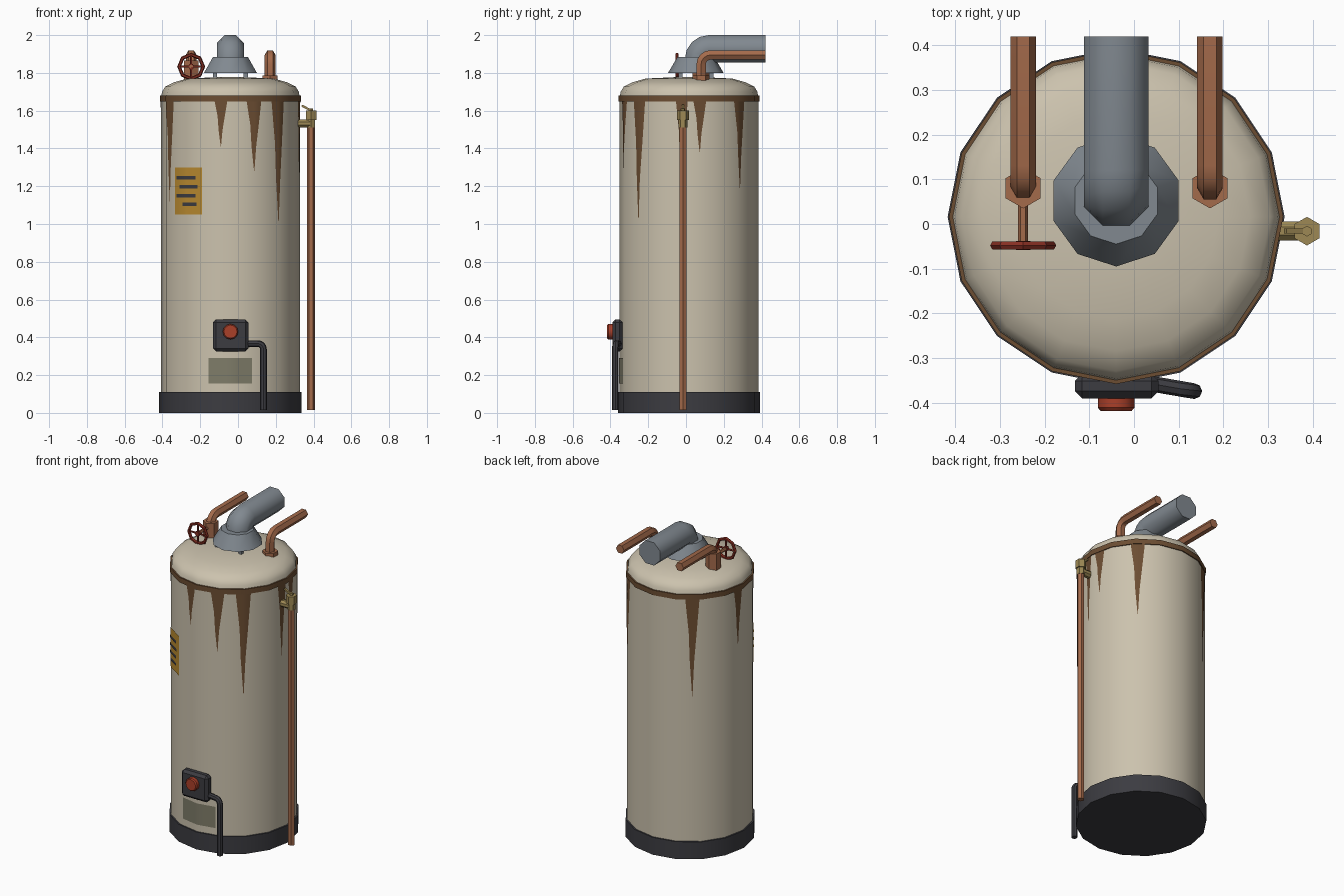
import bpy, bmesh, math
from mathutils import Vector, Matrix

if "Cube" in bpy.data.objects:
    bpy.data.objects.remove(bpy.data.objects["Cube"])

COLOURS = {
    "cream enamel": (0.60, 0.54, 0.42), "dark metal": (0.045, 0.045, 0.053),
    "rust": (0.15, 0.075, 0.032), "copper": (0.37, 0.145, 0.07),
    "galvanised grey": (0.22, 0.25, 0.28), "red knob": (0.40, 0.05, 0.022),
    "dark red": (0.24, 0.028, 0.016), "label yellow": (0.50, 0.26, 0.03),
    "brass": (0.34, 0.25, 0.09), "panel olive": (0.21, 0.20, 0.14),
}
MATS = {}
for key, c in COLOURS.items():
    MATS[key] = bpy.data.materials.new(key)
    MATS[key].diffuse_color = (*c, 1)

CX, CY, R, SIDES = -0.04, 0.016, 0.368, 16   # tank axis, radius, facets


def finish(name, bm, mat, angle=35, fix=True):
    if fix:
        bmesh.ops.recalc_face_normals(bm, faces=bm.faces)
    me = bpy.data.meshes.new(name)
    bm.to_mesh(me)
    bm.free()
    ob = bpy.data.objects.new(name, me)
    bpy.context.collection.objects.link(ob)
    me.materials.append(MATS[mat])
    me.shade_smooth()
    me.set_sharp_from_angle(angle=math.radians(angle))
    return ob


def skin(bm, rings, closed=False):
    """Bridge rings of points; cap both ends unless closed."""
    vs = [[bm.verts.new(p) for p in ring] for ring in rings]
    n = len(vs[0])
    pairs = list(zip(vs, vs[1:])) + ([(vs[-1], vs[0])] if closed else [])
    for a, b in pairs:
        for i in range(n):
            j = (i + 1) % n
            bm.faces.new((a[i], a[j], b[j], b[i]))
    if not closed:
        bm.faces.new(vs[0][::-1])
        bm.faces.new(vs[-1])


def lathe(name, profile, n, mat, loc, axis="z", phase=0.0, angle=35):
    """Turn (radius, height) pairs round z, or round -y for front parts."""
    rot = Matrix.Rotation(math.pi / 2, 3, "X") if axis == "-y" else Matrix.Identity(3)
    rot = Matrix.Rotation(math.pi / 2, 3, "Y") if axis == "x" else rot
    bm = bmesh.new()
    skin(bm, [[rot @ Vector((r * math.cos(phase + math.tau * i / n),
                             r * math.sin(phase + math.tau * i / n), h)) + Vector(loc)
               for i in range(n)] for r, h in profile])
    return finish(name, bm, mat, angle)


def tube(name, pts, r, n, mat, normal, phase=0.0, bend=0.06, angle=35, steps=4):
    """Sweep an n-gon along a path whose corners are rounded."""
    pts = [Vector(p) for p in pts]
    path = [pts[0]]
    for a, b, c in zip(pts, pts[1:], pts[2:]):
        p, q = b + (a - b).normalized() * bend, b + (c - b).normalized() * bend
        o = p + q - b
        for k in range(steps + 1):
            t = math.pi / 2 * k / steps
            path.append(o + (p - o) * math.cos(t) + (q - o) * math.sin(t))
    path.append(pts[-1])
    rings = []
    for i, p in enumerate(path):
        t = (path[min(i + 1, len(path) - 1)] - path[max(i - 1, 0)]).normalized()
        if i <= 1:
            t = (path[1] - path[0]).normalized()
        if i >= len(path) - 2:
            t = (path[-1] - path[-2]).normalized()
        u = Vector(normal)
        u = (u - t * u.dot(t)).normalized()
        v = t.cross(u)
        rings.append([p + r * (u * math.cos(phase + math.tau * k / n)
                               + v * math.sin(phase + math.tau * k / n)) for k in range(n)])
    bm = bmesh.new()
    skin(bm, rings)
    return finish(name, bm, mat, angle)


def box(name, lo, hi, mat, bevel=0.0):
    bm = bmesh.new()
    bmesh.ops.create_cube(bm, size=1)
    for v in bm.verts:
        v.co = [(a + b) / 2 + c * (b - a) for a, b, c in zip(lo, hi, v.co)]
    if bevel:
        bmesh.ops.bevel(bm, geom=bm.edges[:], offset=bevel, segments=1, affect="EDGES")
    return finish(name, bm, mat, 25)


def on_tank(deg, z, off):
    """Point on the faceted wall; 0 degrees is the front, positive to +x."""
    a, step = math.radians(deg), math.tau / SIDES
    local = (a % step) - step / 2
    r = R * math.cos(step / 2) / math.cos(local) + off
    return (CX + r * math.sin(a), CY - r * math.cos(a), z)


def wall_patch(name, rows, mat, off, cols=6):
    """Thin sheet hugging the wall; rows are (z, left angle, right angle)."""
    bm = bmesh.new()
    g = [[bm.verts.new(on_tank(a + (b - a) * i / cols, z, off)) for i in range(cols + 1)]
         for z, a, b in rows]
    for p, q in zip(g, g[1:]):
        for i in range(cols):
            bm.faces.new((p[i], q[i], q[i + 1], p[i + 1]))
    return finish(name, bm, mat, fix=False)


def deg_at(x):
    return math.degrees(math.asin((x - CX) / R))


# Tank, base and rusty seam
lathe("tank_body", [(R, 0.1), (R, 1.67)], SIDES, "cream enamel", (CX, CY, 0))
lathe("tank_dome", [(R, 1.665), (0.362, 1.70), (0.345, 1.728), (0.30, 1.75),
                    (0.23, 1.77), (0.08, 1.777)], SIDES, "cream enamel", (CX, CY, 0), angle=50)
lathe("base_ring", [(0.377, 0), (0.377, 0.11)], SIDES, "dark metal", (CX, CY, 0))
lathe("rust_seam", [(0.374, 1.648), (0.374, 1.68)], SIDES, "rust", (CX, CY, 0))

# Rust streaks: angle, half width, tip height
for a, w, tip in [(-61.5, 6, 1.12), (-8, 5.5, 1.41), (20, 6.5, 1.28), (43.6, 7, 1.01),
                  (84, 5, 1.2), (99, 5.5, 1.38), (137, 6.5, 1.18), (-143, 6.5, 1.03),
                  (-96, 5, 1.3)]:
    h = 1.655 - tip
    wall_patch("rust_streak", [(1.655, a - w, a + w), (1.655 - h * 0.35, a - w * 0.5, a + w * 0.6),
                               (1.655 - h * 0.65, a - w * 0.35, a + w * 0.25),
                               (tip, a - 0.15, a + 0.15)], "rust", 0.003, 4)

# Warning label with printed bars, and the burner access panel
wall_patch("label", [(1.30, deg_at(-0.335), deg_at(-0.19)),
                     (1.05, deg_at(-0.335), deg_at(-0.19))], "label yellow", 0.004)
for z, x0, x1 in [(1.245, -0.325, -0.225), (1.197, -0.305, -0.213),
                  (1.15, -0.325, -0.225), (1.104, -0.29, -0.22)]:
    wall_patch("label_bar", [(z + 0.009, deg_at(x0), deg_at(x1)),
                             (z - 0.009, deg_at(x0), deg_at(x1))], "dark metal", 0.007)
wall_patch("access_panel", [(0.29, deg_at(-0.155), deg_at(0.075)),
                            (0.155, deg_at(-0.155), deg_at(0.075))], "panel olive", 0.004)

# Flue hood on short legs, collar and elbow pipe
FY = 0.052
lathe("flue_hood", [(0.147, 1.80), (0.097, 1.885)], 10, "galvanised grey",
      (CX, FY, 0), phase=-math.pi / 2)
for k in range(4):
    a = math.pi / 4 + k * math.pi / 2
    x, y = CX + 0.115 * math.cos(a), FY + 0.115 * math.sin(a)
    box("hood_leg", (x - 0.011, y - 0.011, 1.765), (x + 0.011, y + 0.011, 1.815), "galvanised grey")
tube("flue_pipe", [(CX, 0.066, 1.87), (CX, 0.066, 1.928), (CX, 0.066, 1.928 + 0.0001)][:2]
     + [(CX, 0.42, 1.928)], 0.078, 8, "galvanised grey", (1, 0, 0),
     phase=math.pi / 8, bend=0.055, angle=50)

# Water pipes running to the back
for name, x, top in [("cold_pipe", -0.248, 1.865), ("hot_pipe", 0.17, 1.787)]:
    tube(name, [(x, 0.08, 1.76), (x, 0.08, 1.895), (x, 0.42, 1.895)], 0.0285, 6,
         "copper", (1, 0, 0), bend=0.05)
    lathe(name + "_fitting", [(0.045, 1.76), (0.045, top)], 6, "copper", (x, 0.08, 0),
          phase=math.pi / 2)

# Hand wheel: rim, hub, spokes, stem
WX, WY, WZ = -0.248, -0.048, 1.833
tube("wheel_stem", [(WX, 0.06, WZ), (WX, -0.058, WZ)], 0.011, 6, "copper", (1, 0, 0))
bm = bmesh.new()
skin(bm, [[(WX + (0.064 + 0.010 * math.cos(t)) * math.cos(a), WY + 0.010 * math.sin(t),
            WZ + (0.064 + 0.010 * math.cos(t)) * math.sin(a))
           for t in [math.tau * k / 6 for k in range(6)]]
          for a in [math.tau * k / 8 for k in range(8)]], closed=True)
finish("wheel_rim", bm, "dark red")
for k in range(4):
    d = Vector((math.cos(k * math.pi / 2), 0, math.sin(k * math.pi / 2))) * 0.064
    c = Vector((WX, WY, WZ))
    tube("wheel_spoke", [c, c + d], 0.006, 5, "dark red", (0, 1, 0))
lathe("wheel_hub", [(0.016, -0.01), (0.016, 0.01)], 6, "dark red", (WX, WY, WZ), axis="-y")

# Relief valve and drain pipe on the right
VX, VY = 0.387, -0.016
lathe("drain_pipe", [(0.021, 0.015), (0.021, 1.53)], 6, "copper", (VX, VY, 0))
lathe("valve_nipple", [(0.023, 0.31), (0.023, 0.39)], 8, "brass", (0, VY, 1.532),
      axis="x", phase=math.pi / 8)
lathe("valve_body", [(0.024, 1.51), (0.024, 1.55), (0.032, 1.55), (0.032, 1.60),
                     (0.012, 1.60), (0.012, 1.612)], 6, "brass", (VX, VY, 0), phase=math.pi / 2)
tube("valve_lever", [(0.392, VY, 1.598), (0.338, VY, 1.627)], 0.008, 4, "brass", (0, 1, 0),
     phase=math.pi / 4)

# Gas control box, knob and feed pipe
box("control_box", (-0.132, -0.39, 0.325), (0.055, -0.335, 0.495), "dark metal", 0.016)
lathe("control_knob", [(0.041, 0.38), (0.041, 0.411), (0.035, 0.418)], 12, "red knob",
      (CX, 0, 0.43), axis="-y")
tube("gas_pipe", [(0.03, -0.356, 0.367), (0.135, -0.374, 0.367), (0.135, -0.374, 0.015)],
     0.0175, 8, "dark metal", (0, 1, 0), bend=0.03)

for m in bpy.data.materials:
    if m.users and not m.is_grease_pencil:
        m.use_nodes = True
        m.node_tree.nodes["Principled BSDF"].inputs["Base Color"].default_value = m.diffuse_color
